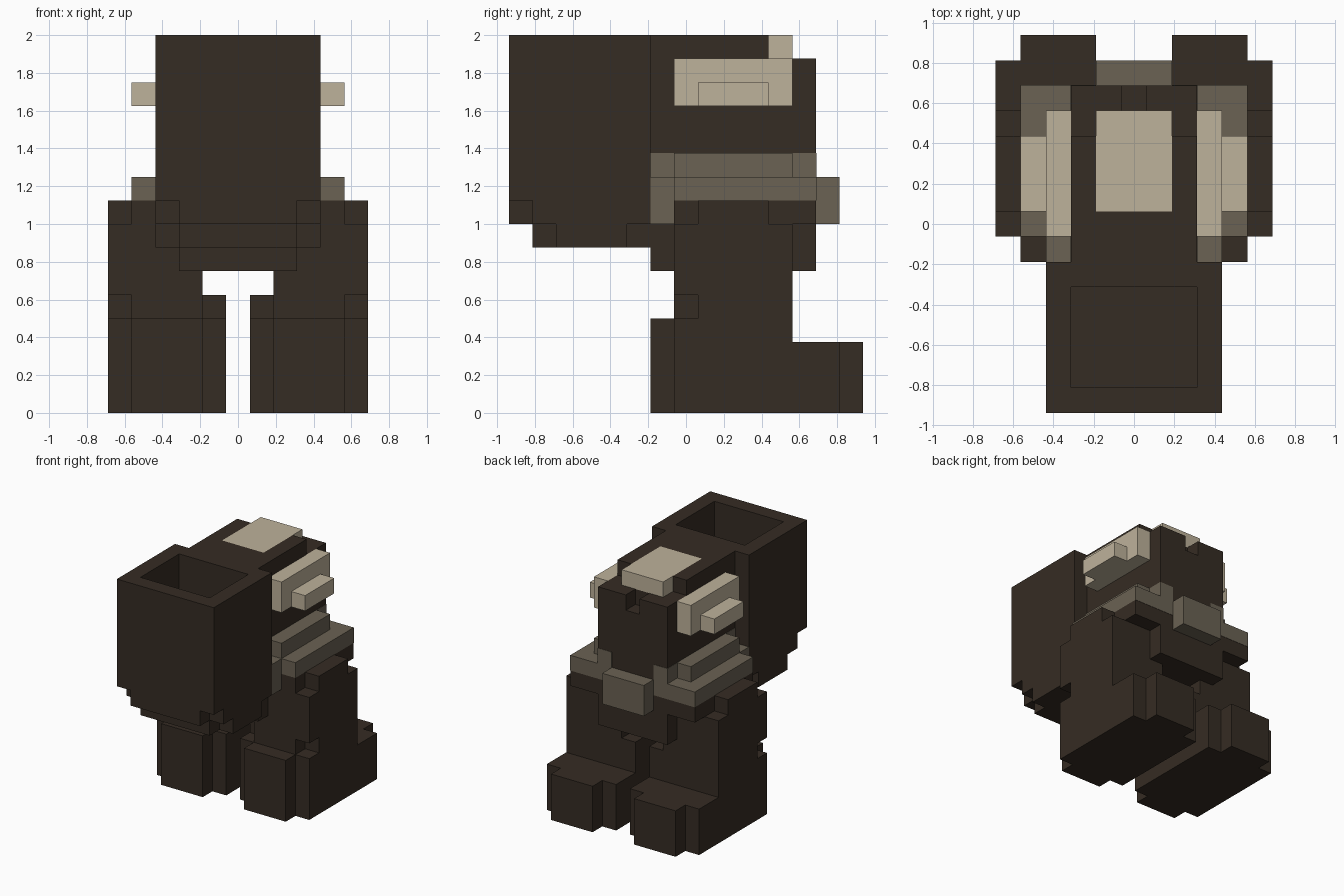
import bpy

if "Cube" in bpy.data.objects:
    bpy.data.objects.remove(bpy.data.objects["Cube"])

U = 0.125  # block size


def material(name, rgb):
    m = bpy.data.materials.new(name)
    m.diffuse_color = (*rgb, 1)
    m.use_nodes = True
    m.node_tree.nodes["Principled BSDF"].inputs["Base Color"].default_value = m.diffuse_color
    return m


DARK = material("dark_brown", (0.036, 0.025, 0.017))
GREY = material("warm_grey", (0.145, 0.122, 0.087))
CREAM = material("cream", (0.515, 0.445, 0.328))


def blocks(name, mat, boxes, mirror=False):
    """One object from boxes (x0, x1, y0, y1, z0, z1) measured in blocks."""
    verts, faces = [], []
    quads = ((0, 1, 3, 2), (4, 6, 7, 5), (0, 4, 5, 1),
             (2, 3, 7, 6), (0, 2, 6, 4), (1, 5, 7, 3))
    for x0, x1, y0, y1, z0, z1 in boxes:
        sides = [(x0, x1)]
        if mirror:
            sides.append((-x1, -x0))
        for a, b in sides:
            n = len(verts)
            verts += [(x * U, y * U, z * U) for x in (a, b) for y in (y0, y1) for z in (z0, z1)]
            faces += [[n + i for i in q] for q in quads]
    me = bpy.data.meshes.new(name)
    me.from_pydata(verts, [], faces)
    me.materials.append(mat)
    ob = bpy.data.objects.new(name, me)
    bpy.context.collection.objects.link(ob)
    return ob


# Torso with a notched rear rim and a raised dark top
blocks("torso", DARK, [
    (-2.5, 2.5, -1.5, 4.5, 6, 15),
    (-2.5, 2.5, 4.5, 5.5, 6, 14),
    (-2.5, 2.5, -1.5, 0.5, 15, 16),
])
blocks("torso_rim", DARK, [
    (0.5, 2.5, 4.5, 5.5, 14, 15),
    (1.5, 2.5, 0.5, 3.5, 15, 16),
], mirror=True)
blocks("top_plate", CREAM, [(-1.5, 1.5, 0.5, 4.5, 15, 16)])

# Open box on the front, with a stepped underside
blocks("front_box", DARK, [
    (-3.5, 3.5, -7.5, -6.5, 9, 16),
    (-3.5, 3.5, -2.5, -1.5, 8, 16),
    (-2.5, 2.5, -7.5, -6.5, 8, 9),
    (-2.5, 2.5, -6.5, -1.5, 7, 8),
])
blocks("front_box_sides", DARK, [
    (2.5, 3.5, -6.5, -2.5, 8, 16),
    (2.5, 3.5, -5.5, -2.5, 7, 8),
], mirror=True)

# Side fins
blocks("side_fins", CREAM, [
    (2.5, 3.5, -0.5, 4.5, 13, 15),
    (3.5, 4.5, 0.5, 3.5, 13, 14),
], mirror=True)

# Waist belt, rear pouch and dark lower band
e = 0.02
blocks("belt", GREY, [(-4.5, 4.5, -0.5, 5.5 + e, 9, 10)])
blocks("belt_trim", GREY, [
    (2.5, 3.5, -0.5, 4.5, 10, 11),
    (2.5, 3.5, -1.5, -0.5, 8, 10),
    (1.5, 2.5 + e, -1.5, -0.5, 10, 11),
    (1.5, 2.5 + e, 4.5, 5.5 + e, 10, 11),
], mirror=True)
blocks("rear_pouch", GREY, [(-1.5, 1.5, 5.5, 6.5, 8, 10)])
blocks("lower_band", DARK, [(2.5, 4.5, -0.5, 5.5, 8, 9)], mirror=True)

# Legs
blocks("legs", DARK, [
    (1.5, 5.5, -0.5, 4.5, 5, 8),
    (4.5, 5.5, 0.5, 3.5, 8, 9),
    (0.5, 5.5, 0.5, 4.5, 4, 5),
    (1.5, 4.5, -0.5, 0.5, 4, 5),
], mirror=True)

# Feet
blocks("feet", DARK, [
    (0.5, 5.5, -0.5, 4.5, 0, 4),
    (0.5, 5.5, 4.5, 6.5, 0, 3),
    (1.5, 4.5, 6.5, 7.5, 0, 3),
    (1.5, 4.5, -1.5, -0.5, 0, 4),
], mirror=True)
